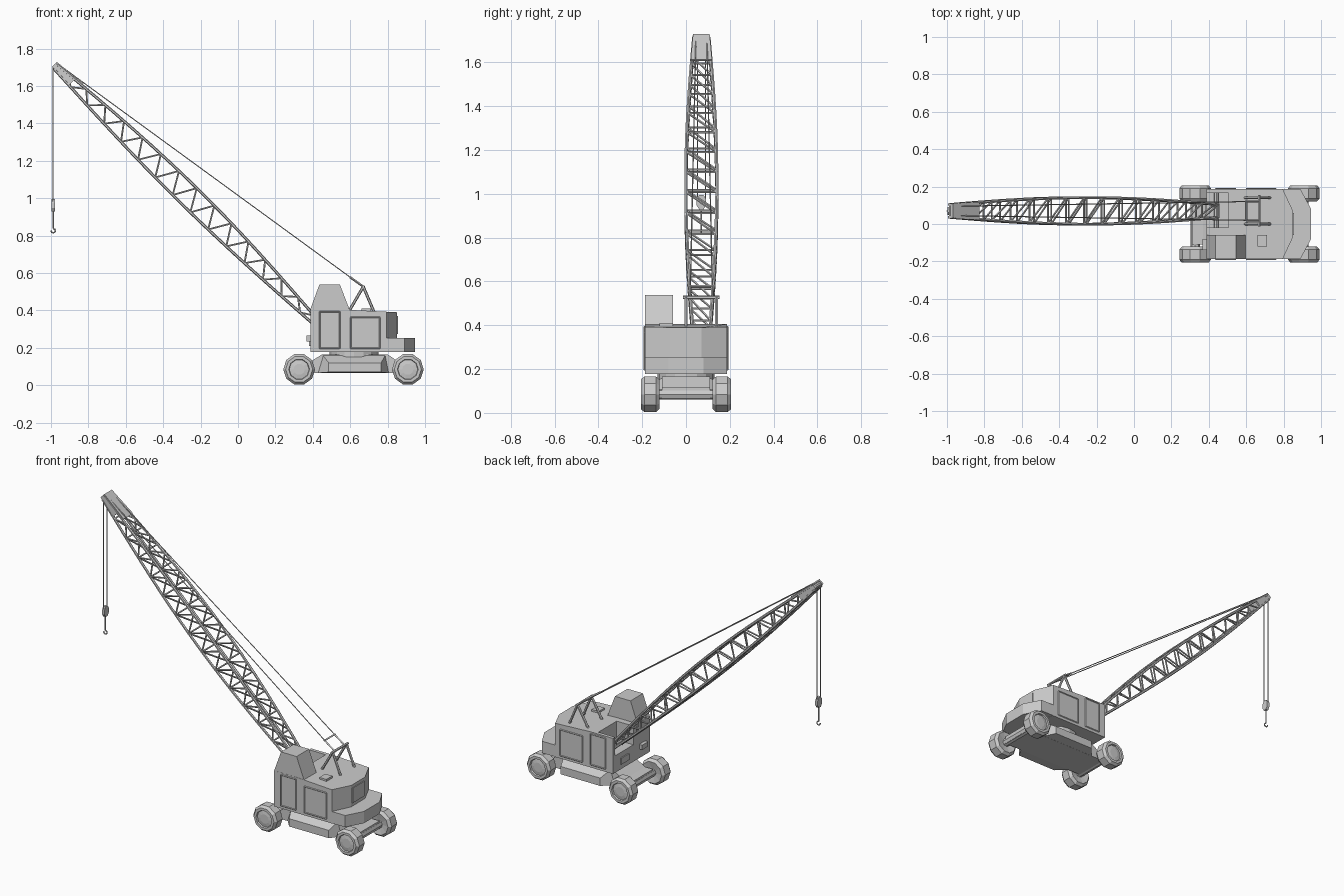
import bpy, bmesh, math
from mathutils import Vector, Matrix

if "Cube" in bpy.data.objects:
    bpy.data.objects.remove(bpy.data.objects["Cube"])


def finish(name, bm):
    bmesh.ops.recalc_face_normals(bm, faces=bm.faces)
    me = bpy.data.meshes.new(name)
    bm.to_mesh(me)
    bm.free()
    ob = bpy.data.objects.new(name, me)
    bpy.context.collection.objects.link(ob)
    return ob


def loft(name, a, b):
    """Solid between two matching loops of points."""
    bm = bmesh.new()
    va, vb = [bm.verts.new(p) for p in a], [bm.verts.new(p) for p in b]
    bm.faces.new(va)
    bm.faces.new(vb)
    n = len(va)
    for i in range(n):
        bm.faces.new((va[i], va[(i + 1) % n], vb[(i + 1) % n], vb[i]))
    return finish(name, bm)


def side_profile(name, pts, y0, y1):
    return loft(name, [(x, y0, z) for x, z in pts], [(x, y1, z) for x, z in pts])


def plan(name, pts, z0, top):
    return loft(name, [(x, y, z0) for x, y in pts], [(x, y, top(x)) for x, y in pts])


def box(name, x0, x1, y0, y1, z0, z1):
    return side_profile(name, [(x0, z0), (x1, z0), (x1, z1), (x0, z1)], y0, y1)


def bars(name, segs, r, n=6):
    """One object of straight rods joining pairs of points."""
    bm = bmesh.new()
    for a, b in segs:
        a, b = Vector(a), Vector(b)
        d = b - a
        m = Matrix.Translation((a + b) / 2) @ d.to_track_quat('Z', 'Y').to_matrix().to_4x4()
        bmesh.ops.create_cone(bm, cap_ends=True, segments=n, radius1=r, radius2=r,
                              depth=d.length, matrix=m)
    return finish(name, bm)


# Wheels: chamfered ten-sided tyres with a recessed hub
def wheel(name, x, side):
    prof = [(0.03, .128), (.07, .12), (.085, .137), (.085, .190), (.072, .206),
            (.056, .206), (.053, .196), (.03, .200)]
    bm = bmesh.new()
    rings = []
    for r, y in prof:
        rings.append([bm.verts.new((x + r * math.sin(a), side * y, .085 + r * math.cos(a)))
                      for a in [math.radians(18 + 36 * i) for i in range(10)]])
    for p, q in zip(rings, rings[1:]):
        for i in range(10):
            j = (i + 1) % 10
            bm.faces.new((p[i], p[j], q[j], q[i]))
    bm.faces.new(rings[0])
    bm.faces.new(rings[-1])
    finish(name, bm)


for x, fx in ((.327, 'left'), (.908, 'right')):
    for s, fy in ((-1, 'front'), (1, 'back')):
        wheel(f'wheel_{fx}_{fy}', x, s)
    bars(f'axle_{fx}', [((x, -.15, .085), (x, .15, .085))], .025, 8)

# Chassis: narrow frame, chamfered side sills and turntable
box('chassis_frame', .31, .925, -.11, .11, .065, .115)
side_profile('chassis_top', [(.36, .11), (.88, .11), (.80, .165), (.45, .165)], -.11, .11)
for s, n in ((-1, 'front'), (1, 'back')):
    loft(f'side_sill_{n}',
         [(x, s * .10, z) for x, z in ((.42, .065), (.81, .065), (.79, .165), (.45, .165))],
         [(x, s * .175, z) for x, z in ((.485, .07), (.765, .07), (.765, .12), (.485, .12))])
plan('turntable', [(.62 + .13 * math.cos(i * math.pi / 8), .13 * math.sin(i * math.pi / 8))
                   for i in range(16)], .15, lambda x: .19)

# Engine house with sloped roof and clipped rear corners, pocket for the boom foot
roof = lambda x: .405 - .05 * max(0, x - .55)
house = plan('engine_house', [(.387, -.187), (.55, -.187), (.795, -.187), (.85, -.07), (.85, .07),
                              (.795, .187), (.55, .187), (.387, .187)], .177, roof)
cutter = box('boom_pocket_cutter', .30, .505, -.02, .165, .285, .6)
cutter.hide_render = True
cutter.display_type = 'WIRE'
mod = house.modifiers.new('boom_pocket', 'BOOLEAN')
mod.object = cutter
mod.operation = 'DIFFERENCE'
mod.solver = 'EXACT'

# Counterweight
plan('counterweight', [(.70, -.187), (.89, -.187), (.947, -.08), (.947, .08), (.89, .187), (.70, .187)],
     .178, lambda x: .253)

# Cab
side_profile('cab', [(.388, .30), (.388, .41), (.435, .538), (.545, .538), (.602, .39), (.602, .30)],
             -.186, -.06)

# Side doors with surrounding frames, rear panel, roof hatch, step
for s, n in ((-1, 'front'), (1, 'back')):
    for k, (x0, x1, z0, z1) in enumerate(((.437, .543, .197, .393), (.602, .758, .197, .363))):
        ya, yb = sorted((s * .18, s * .1895))
        box(f'door_{n}_{k}', x0, x1, ya, yb, z0, z1)
        y = s * .189
        c = [(x0, y, z0), (x1, y, z0), (x1, y, z1), (x0, y, z1)]
        bars(f'door_frame_{n}_{k}', list(zip(c, c[1:] + c[:1])), .004, 4)
box('rear_panel', .845, .855, -.06, .06, .275, .37)
box('roof_hatch', .66, .71, -.12, -.06, .39, .41)
box('front_lamp', .366, .39, -.14, -.08, .235, .265)
box('front_grille', .380, .39, .03, .11, .21, .25)

# Boom geometry: four bowed chords around a straight axis
FOOT, TIP, CY = Vector((.44, 0, .31)), Vector((-.975, 0, 1.70)), .07
AX = (TIP - FOOT).normalized()
UP = Vector((AX.z, 0, -AX.x))


def boom_pt(t, u, v):
    b = math.sin(math.pi * t)
    off = .016 + .052 * b if v > 0 else -(.012 + .037 * b)
    p = FOOT.lerp(TIP, t) + UP * off
    p.y = CY + u * (.035 + .036 * b)
    return p


N = 15
chords, braces = [], []
for i in range(N):
    t0, tm, t1 = i / N, (i + .5) / N, (i + 1) / N
    for u in (-1, 1):
        chords += [(boom_pt(t0, u, v), boom_pt(t1, u, v)) for v in (-1, 1)]
        braces += [(boom_pt(t0, u, -1), boom_pt(tm, u, 1)), (boom_pt(tm, u, 1), boom_pt(t1, u, -1))]
    for v in (-1, 1):
        braces += [(boom_pt(t0, -1, v), boom_pt(t0, 1, v)), (boom_pt(t0, 1, v), boom_pt(t1, -1, v))]
bars('boom_chords', chords, .008)
bars('boom_braces', braces, .0052, 5)
bars('boom_foot_pin', [((.44, -.02, .31), (.44, .165, .31))], .012, 8)

# Boom head plates and sheave
head = lambda t, v, o: [boom_pt(t, u, v) + UP * o + Vector((0, u * .004, 0)) for u in (-1, 1)]


def slab(t, v, o):
    a, b = head(t, v, o)
    c, d = head(t, v, o + .008)
    return [a, b, d, c]


loft('boom_head_top_plate', slab(.915, 1, .004), slab(1.008, 1, .002))
for u in (-1, 1):
    e = Vector((0, u * .006, 0))
    q = [boom_pt(t, u, v) for t, v in ((.94, -1), (1.008, -1), (1.008, 1), (.94, 1))]
    loft(f'boom_head_cheek_{"front" if u < 0 else "back"}', [p - e for p in q], [p + e for p in q])
bars('head_sheave', [((-.973, .04, 1.70), (-.973, .10, 1.70))], .016, 10)

# Gantry on the roof
APEX = (.67, .527)
legs = []
for y in (0, .14):
    top = (APEX[0], y, APEX[1])
    legs += [((.59, y, .39), top), ((.73, y, .385), top)]
legs.append(((APEX[0], -.014, APEX[1]), (APEX[0], .154, APEX[1])))
bars('gantry', legs, .008)

# Spreader frame and pendant lines to the boom tip
s0, s1 = Vector((.67, 0, .527)), Vector((.60, 0, .577))
y_at = lambda p, y: Vector((p.x, y, p.z))
bars('spreader_frame', [(y_at(s0, .02), y_at(s1, .02)), (y_at(s0, .12), y_at(s1, .12)),
                        (y_at(s1, .015), y_at(s1, .125)), (y_at(s0, .015), y_at(s0, .125))], .006, 4)
bars('pendant_lines', [(y_at(s1, .02), (-.96, .045, 1.715)), (y_at(s1, .12), (-.96, .095, 1.715))], .003, 5)

# Hoist ropes, pulley block and hook
HX = -.988
bars('hoist_ropes', [((HX, y, 1.70), (HX, y, .97)) for y in (.052, .088)], .003, 5)
oct_pts = [(CY + .024 * math.cos(a), .962 + .036 * math.sin(a))
           for a in [math.pi / 8 + i * math.pi / 4 for i in range(8)]]
loft('pulley_block', [(HX - .009, y, z) for y, z in oct_pts], [(HX + .009, y, z) for y, z in oct_pts])
arc = [(HX + .012 * math.sin(a), CY, .826 + .012 * math.cos(a))
       for a in [math.radians(40 * i) for i in range(8)]]
bars('hook', [((HX, CY, .94), (HX, CY, .838))] + list(zip(arc, arc[1:])), .004, 6)
